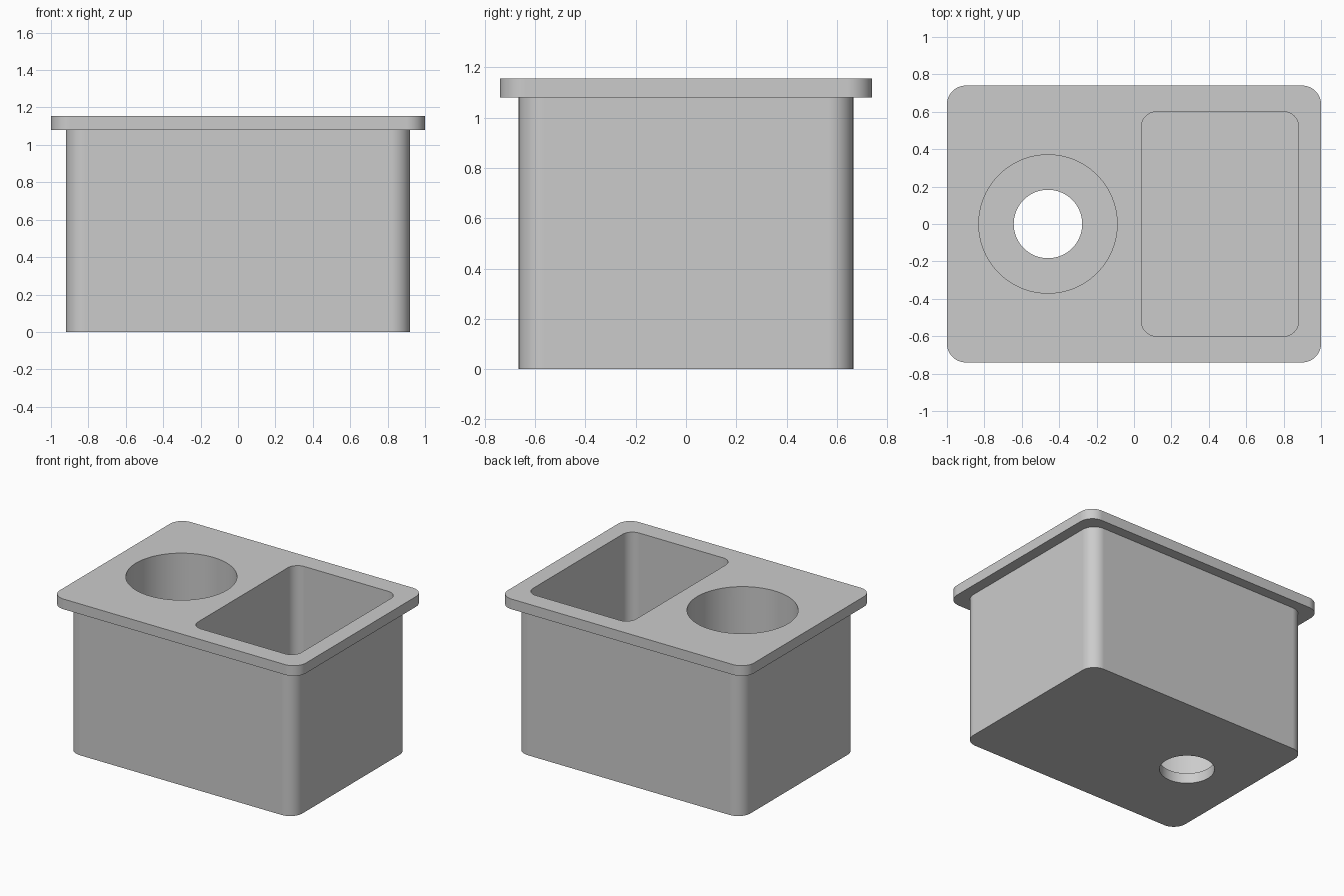
import bpy, bmesh
from math import pi, sin, cos, radians

cube = bpy.data.objects.get("Cube")
if cube:
    bpy.data.objects.remove(cube, do_unlink=True)

GREY = (0.6, 0.6, 0.6, 1)
mat = bpy.data.materials.new("plain grey")
mat.use_nodes = True
mat.diffuse_color = GREY
mat.node_tree.nodes["Principled BSDF"].inputs["Base Color"].default_value = GREY

LID_BOTTOM, LID_TOP, FLOOR = 1.08, 1.155, 0.075
HOLE_X = -0.46


def rounded_rect(cx, hx, hy, r, steps=12):
    """Counter-clockwise outline of a rectangle with round corners."""
    pts = []
    for k, (sx, sy) in enumerate(((1, 1), (-1, 1), (-1, -1), (1, -1))):
        for i in range(steps + 1):
            a = (k + i / steps) * pi / 2
            pts.append((cx + sx * (hx - r) + r * cos(a), sy * (hy - r) + r * sin(a)))
    return pts


def circle(cx, r, steps=96):
    return [(cx + r * cos(2 * pi * i / steps), r * sin(2 * pi * i / steps))
            for i in range(steps)]


def prism(name, outline, z0, z1):
    bm = bmesh.new()
    base = bm.faces.new([bm.verts.new((x, y, z0)) for x, y in outline])
    top = bmesh.ops.extrude_face_region(bm, geom=[base], use_keep_orig=True)["geom"]
    bmesh.ops.translate(bm, vec=(0, 0, z1 - z0),
                        verts=[v for v in top if isinstance(v, bmesh.types.BMVert)])
    bmesh.ops.recalc_face_normals(bm, faces=bm.faces)
    mesh = bpy.data.meshes.new(name)
    bm.to_mesh(mesh)
    bm.free()
    mesh.materials.append(mat)
    obj = bpy.data.objects.new(name, mesh)
    bpy.context.collection.objects.link(obj)
    return obj


def activate(obj):
    bpy.ops.object.select_all(action="DESELECT")
    obj.select_set(True)
    bpy.context.view_layer.objects.active = obj


# Body and the wider lid resting on it
body = prism("body", rounded_rect(0, 0.92, 0.665, 0.1), 0, LID_BOTTOM)
lid = prism("lid", rounded_rect(0, 1.0, 0.74, 0.1), LID_BOTTOM, LID_TOP)

# Cutters: rectangular pocket, round pocket and the drain below it
pocket = prism("pocket_cutter", rounded_rect(0.46, 0.42, 0.6, 0.08), FLOOR, 1.3)
well = prism("well_cutter", circle(HOLE_X, 0.37), FLOOR, 1.3)
drain = prism("drain_cutter", circle(HOLE_X, 0.183), -0.1, 0.3)

for part, cutters in ((body, (pocket, well, drain)), (lid, (pocket, well))):
    activate(part)
    for cutter in cutters:
        mod = part.modifiers.new("cut", "BOOLEAN")
        mod.operation = "DIFFERENCE"
        mod.solver = "EXACT"
        mod.object = cutter
        bpy.ops.object.modifier_apply(modifier=mod.name)
    bpy.ops.object.shade_smooth_by_angle(angle=radians(30))
    # Keep the broad walls flat beside the round corners
    weighted = part.modifiers.new("flat_walls", "WEIGHTED_NORMAL")
    weighted.keep_sharp = True

for cutter in (pocket, well, drain):
    bpy.data.objects.remove(cutter, do_unlink=True)
